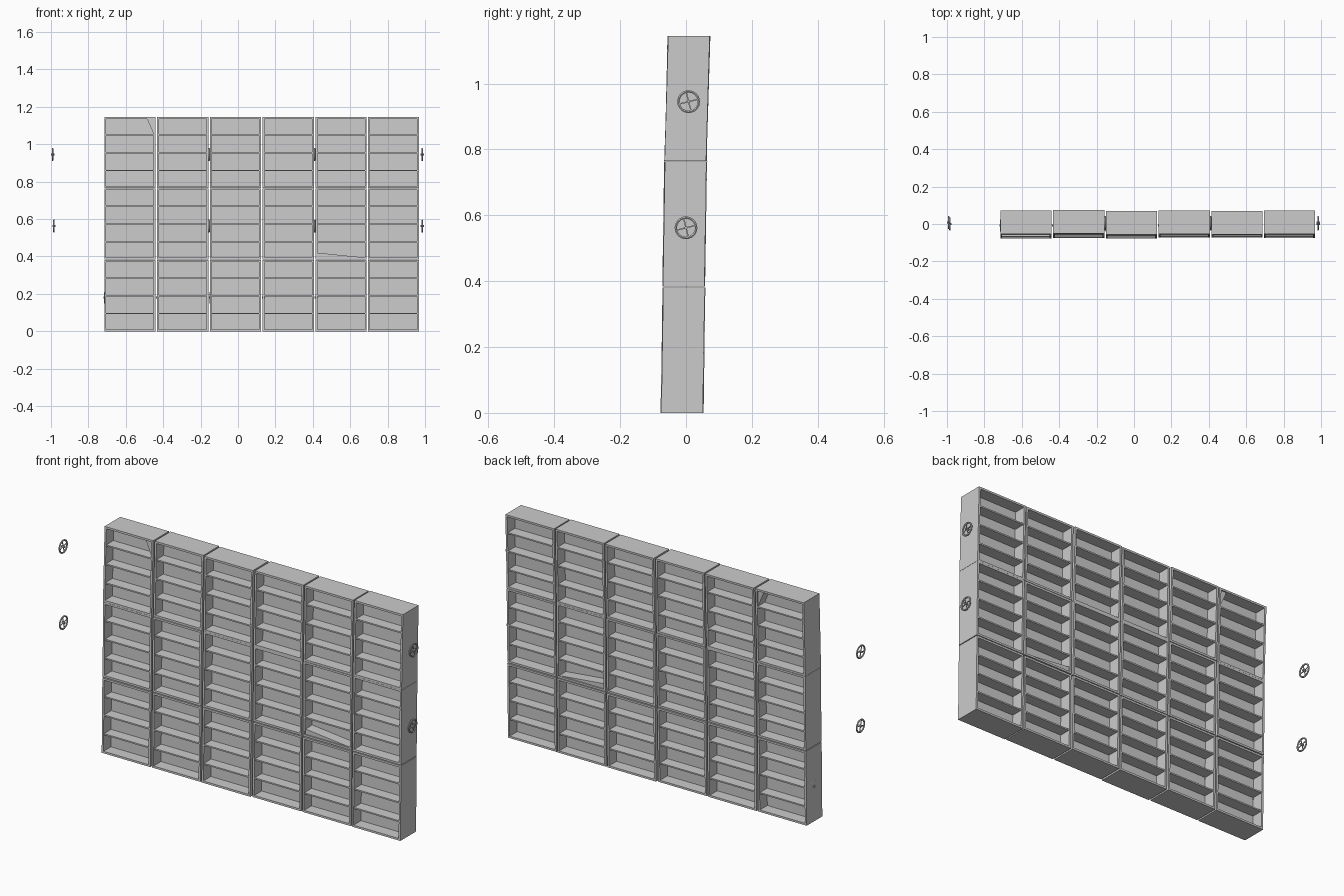
import bpy, bmesh, random
from math import pi
from mathutils import Matrix, Vector

if "Cube" in bpy.data.objects:
    bpy.data.objects.remove(bpy.data.objects["Cube"])

random.seed(4)
W, H, D = 0.274, 0.38, 0.126          # one shelf module
T, S = 0.010, 0.007                   # wall and shelf thickness
COLS = [-0.715, -0.433, -0.151, 0.132, 0.414, 0.694]
ROWS = [0.0, 0.384, 0.765]
LEAN = [(-0.012, -0.006), (-0.007, -0.001), (-0.002, 0.009)]


def box(bm, x0, x1, y0, y1, z0, z1):
    m = (Matrix.Translation(((x0 + x1) / 2, (y0 + y1) / 2, (z0 + z1) / 2))
         @ Matrix.Diagonal((x1 - x0, y1 - y0, z1 - z0, 1)))
    bmesh.ops.create_cube(bm, size=1, matrix=m)


def prism(bm, pts, depth):
    # triangular fill, drawn in x/z and extruded through the depth
    f = bm.faces.new([bm.verts.new((x, -depth / 2, z)) for x, z in pts])
    r = bmesh.ops.extrude_face_region(bm, geom=[f])
    vs = [g for g in r["geom"] if isinstance(g, bmesh.types.BMVert)]
    bmesh.ops.translate(bm, verts=vs, vec=(0, depth, 0))


def finish(bm, name):
    bmesh.ops.recalc_face_normals(bm, faces=bm.faces)
    me = bpy.data.meshes.new(name)
    bm.to_mesh(me)
    bm.free()
    ob = bpy.data.objects.new(name, me)
    bpy.context.collection.objects.link(ob)
    return ob


def shelf_module(c, r):
    bm = bmesh.new()
    h = D / 2
    # side walls, top, bottom
    box(bm, 0, T, -h, h, 0, H)
    box(bm, W - T, W, -h, h, 0, H)
    box(bm, T, W - T, -h, h, 0, T)
    box(bm, T, W - T, -h, h, H - T, H)
    # middle divider so both sides are open shelves
    box(bm, T, W - T, -0.003, 0.003, T, H - T)
    # three shelves
    for i in (1, 2, 3):
        z = i * H / 4
        box(bm, T, W - T, -h + 0.003, h - 0.003, z - S / 2, z + S / 2)
    # sagging corners on two modules
    if (c, r) == (0, 2):
        prism(bm, [(W - 0.045, H - T), (W - T, H - T), (W - T, H - 0.09)], D - 0.012)
    if (c, r) == (4, 1):
        prism(bm, [(T, T), (W - T, T), (T, 0.036)], D - 0.012)
    # slight lean of each module
    b, t = LEAN[r]
    if c < 5:
        b += random.uniform(-0.003, 0.003)
        t += random.uniform(-0.003, 0.003)
    for v in bm.verts:
        k = v.co.z / H
        v.co += Vector((COLS[c], b + (t - b) * k, ROWS[r]))
    finish(bm, f"shelf_module_{c + 1}_{r + 1}")


for r in range(3):
    for c in range(6):
        shelf_module(c, r)


# hand wheels: ring, hub, crossed spokes and a short axle along x
def wheel(x, y, z, out):
    bm = bmesh.new()
    n, k = 20, 6
    rings = []
    for i in range(n):
        rot = Matrix.Rotation(2 * pi * i / n, 4, 'X')
        rings.append([bm.verts.new(rot @ Matrix.Translation((0, 0, 0.031))
                      @ Matrix.Rotation(2 * pi * j / k, 4, 'Y') @ Vector((0.0042, 0, 0)))
                      for j in range(k)])
    for i in range(n):
        a, b = rings[i], rings[(i + 1) % n]
        for j in range(k):
            l = (j + 1) % k
            bm.faces.new((a[j], a[l], b[l], b[j]))
    box(bm, -0.0015, 0.0015, -0.030, 0.030, -0.002, 0.002)
    box(bm, -0.0015, 0.0015, -0.002, 0.002, -0.030, 0.030)
    bmesh.ops.create_cone(bm, cap_ends=True, segments=10, radius1=0.005, radius2=0.005,
                          depth=0.018, matrix=Matrix.Rotation(pi / 2, 4, 'Y'))
    bm.transform(Matrix.Translation((x, y, z)) @ Matrix.Rotation(0.25, 4, 'X'))
    finish(bm, "hand_wheel")


for x in COLS[:5]:
    wheel(x + 0.004, -0.008, 0.18, -1)
for z, y, xl, xr in ((0.562, 0.0, -0.984, 0.985), (0.945, 0.008, -0.991, 0.985)):
    wheel(xl, y, z, -1)
    wheel(xr, y, z, 1)
    for x in (COLS[2], COLS[4]):
        wheel(x - 0.004, y, z, 1)
